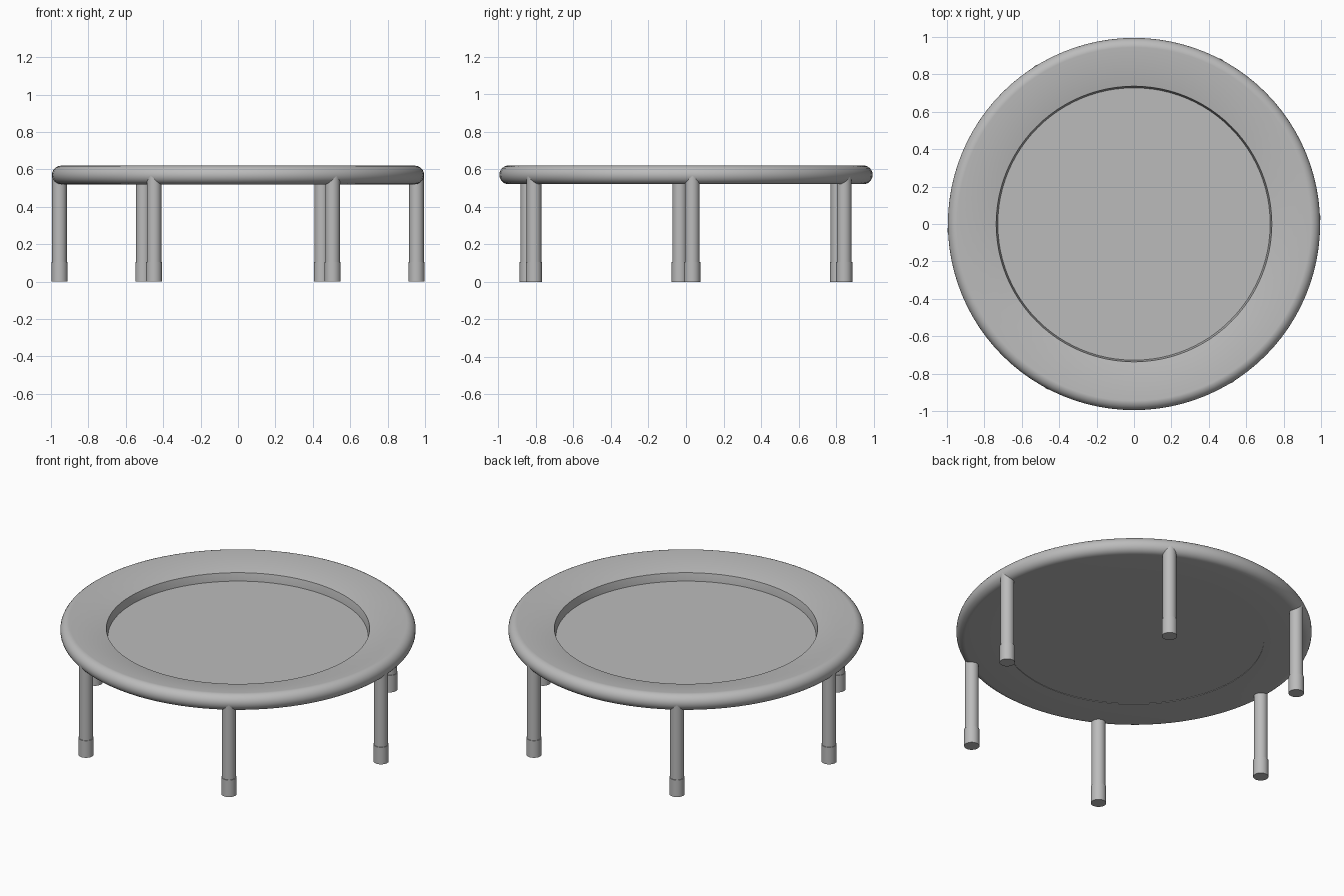
import bpy
import bmesh
from math import cos, sin, pi, radians

cube = bpy.data.objects.get("Cube")
if cube:
    bpy.data.objects.remove(cube, do_unlink=True)

grey = bpy.data.materials.new("plain grey")
grey.use_nodes = True
COLOUR = (0.5, 0.5, 0.5, 1)
grey.diffuse_color = COLOUR
grey.node_tree.nodes["Principled BSDF"].inputs["Base Color"].default_value = COLOUR


def lathe(name, profile, sides, location=(0, 0, 0), closed=False):
    """Turn a profile of (radius, height) points about the z axis."""
    bm = bmesh.new()
    points = [bm.verts.new((r, 0, z)) for r, z in profile]
    pairs = list(zip(points, points[1:]))
    if closed:
        pairs.append((points[-1], points[0]))
    edges = [bm.edges.new(pair) for pair in pairs]
    bmesh.ops.spin(bm, geom=points + edges, axis=(0, 0, 1), cent=(0, 0, 0),
                   angle=2 * pi, steps=sides, use_merge=True)
    bmesh.ops.remove_doubles(bm, verts=bm.verts, dist=0.0001)
    bmesh.ops.recalc_face_normals(bm, faces=bm.faces)
    mesh = bpy.data.meshes.new(name)
    bm.to_mesh(mesh)
    bm.free()
    mesh.materials.append(grey)
    obj = bpy.data.objects.new(name, mesh)
    obj.location = location
    bpy.context.collection.objects.link(obj)
    bpy.ops.object.select_all(action="DESELECT")
    obj.select_set(True)
    bpy.context.view_layer.objects.active = obj
    bpy.ops.object.shade_smooth_by_angle(angle=radians(35))
    return obj


# Padded rim: rounded outer edge, top sloping in to the mat, flat underside
BOTTOM, TOP, OUTER = 0.52, 0.62, 0.995
roll = (TOP - BOTTOM) / 2
rim = [(0.728, BOTTOM), (0.728, 0.53), (0.737, 0.578)]
for i in range(13):
    a = pi / 2 - pi * i / 12
    rim.append((OUTER - roll + roll * cos(a), BOTTOM + roll + roll * sin(a)))
lathe("padded_rim", rim, 96, closed=True)

# Jumping mat, set just above the rim's underside
lathe("jumping_mat", [(0, 0.523), (0.728, 0.523), (0.728, 0.53), (0, 0.53)], 96)

# Six legs with rubber feet, tucked into the rim
for i in range(6):
    a = radians(2 + 60 * i)
    spot = (0.955 * cos(a), 0.955 * sin(a), 0)
    lathe(f"leg_{i + 1}", [(0, 0.09), (0.039, 0.09), (0.039, 0.565), (0, 0.565)], 24, spot)
    lathe(f"foot_{i + 1}", [(0, 0), (0.043, 0), (0.043, 0.105), (0, 0.105)], 24, spot)
